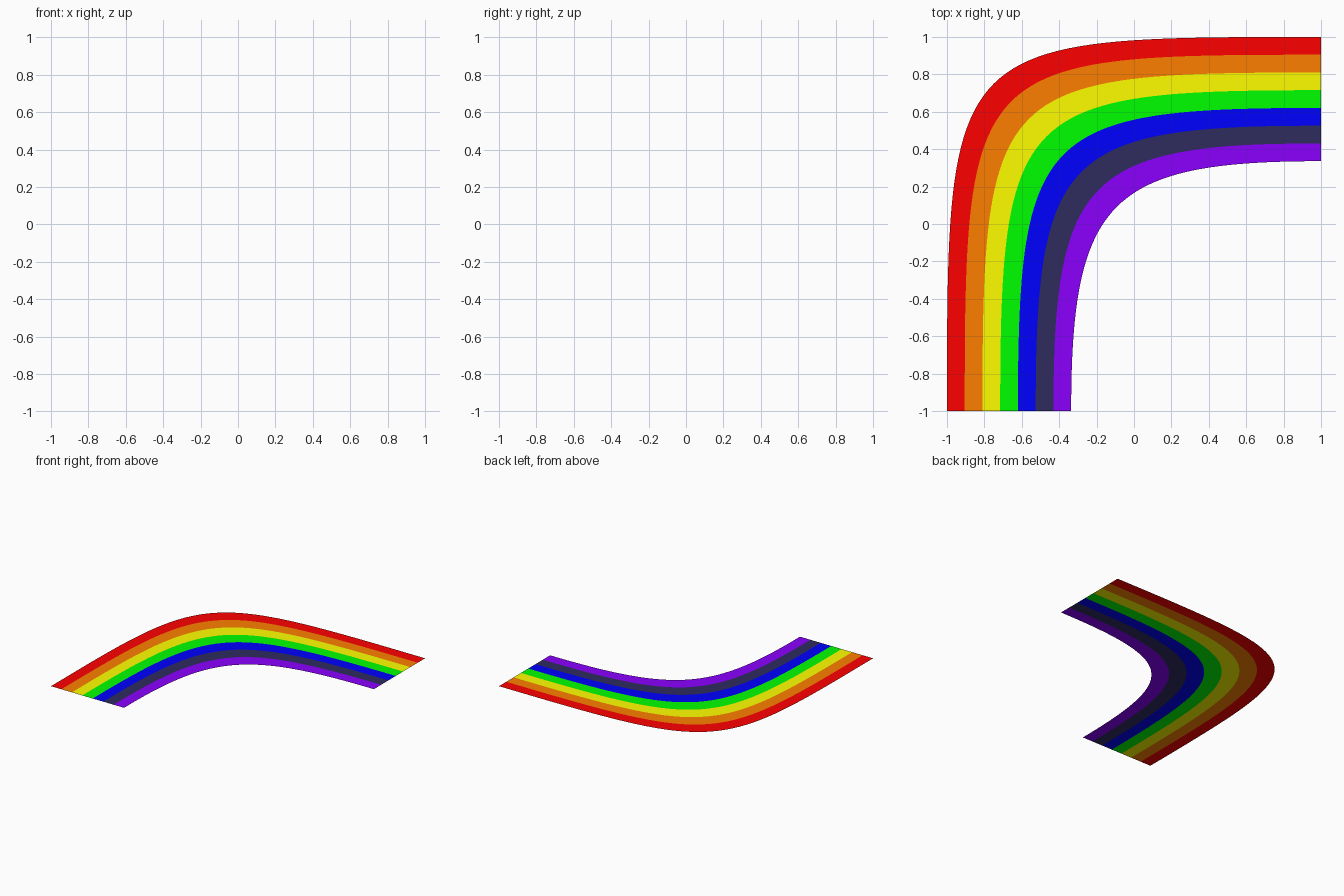
import bpy

if "Cube" in bpy.data.objects:
    bpy.data.objects.remove(bpy.data.objects["Cube"])

STEPS = 48
INNER = 0.336          # inner edge offset; the outer edge is at 1
BANDS = [
    ("red", (255, 0, 0)), ("orange", (255, 127, 0)), ("yellow", (255, 255, 0)),
    ("green", (0, 255, 0)), ("blue", (0, 0, 255)), ("indigo", (46, 43, 95)),
    ("violet", (139, 0, 255)),
]


def linear(c):
    c /= 255
    return c / 12.92 if c <= 0.04045 else ((c + 0.055) / 1.055) ** 2.4


def edge_curve(f):
    """Cubic bend at fraction f across the road (0 outer, 1 inner)."""
    e = 1 + (INNER - 1) * f
    h = 1 + (0.13 - 1) * f
    ctrl = [(-e, -1), (-e, h), (-h, e), (1, e)]
    pts = []
    for i in range(STEPS + 1):
        t = i / STEPS
        s = 1 - t
        w = (s**3, 3 * s * s * t, 3 * s * t * t, t**3)
        pts.append((sum(a * p[0] for a, p in zip(w, ctrl)),
                    sum(a * p[1] for a, p in zip(w, ctrl)), 0))
    return pts


# Seven flat coloured bands, from the outside of the bend to the inside
for k, (name, rgb) in enumerate(BANDS):
    outer = edge_curve(k / len(BANDS))
    inner = edge_curve((k + 1) / len(BANDS))
    n = STEPS + 1
    faces = [(i, n + i, n + i + 1, i + 1) for i in range(STEPS)]
    mesh = bpy.data.meshes.new(name + "_band")
    mesh.from_pydata(outer + inner, [], faces)
    mat = bpy.data.materials.new(name)
    mat.diffuse_color = (*[linear(c) for c in rgb], 1)
    mat.use_nodes = True
    mat.node_tree.nodes["Principled BSDF"].inputs["Base Color"].default_value = mat.diffuse_color
    mesh.materials.append(mat)
    bpy.context.collection.objects.link(bpy.data.objects.new(name + "_band", mesh))
